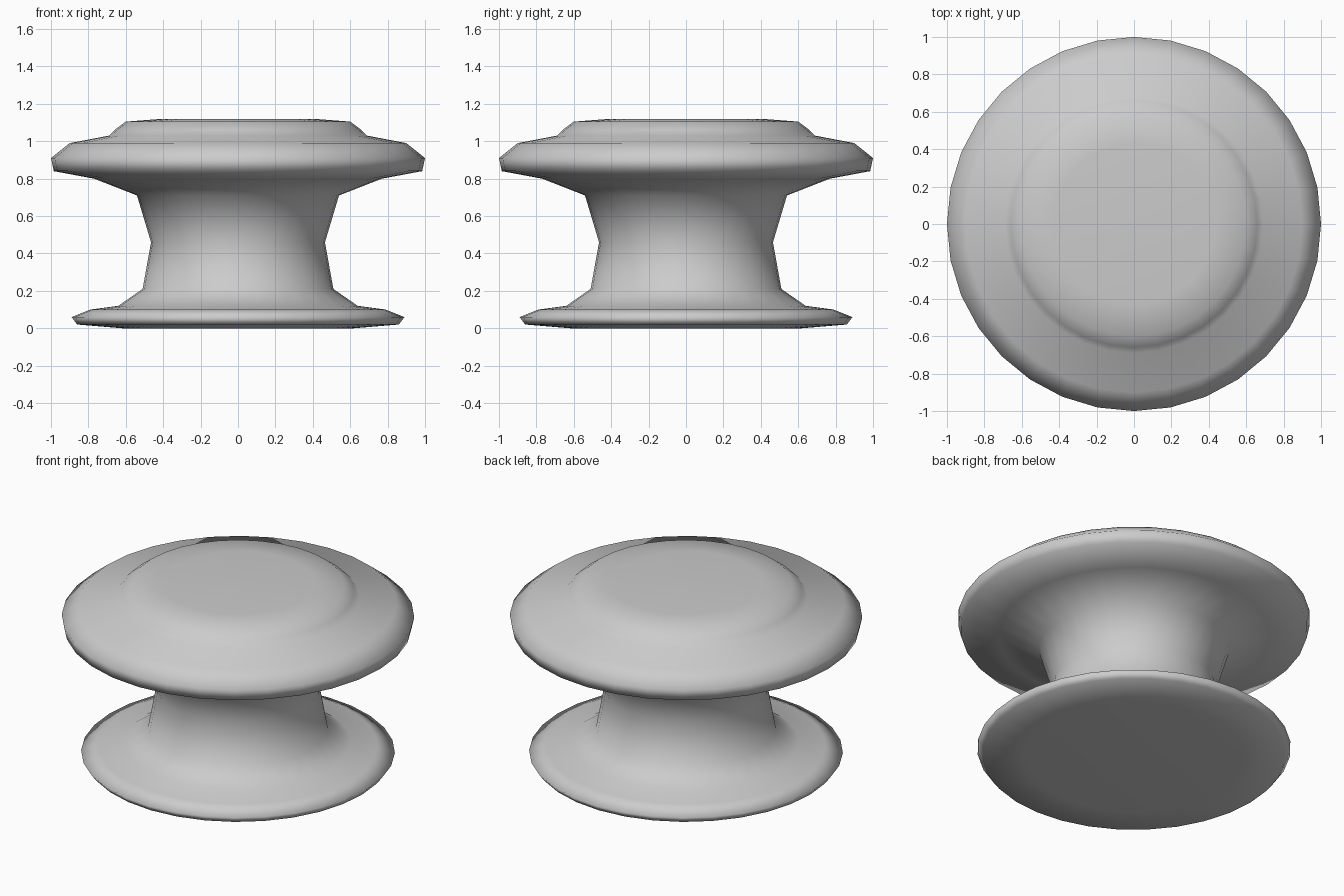
import bpy, bmesh, math

SIDES = 32

cube = bpy.data.objects.get("Cube")
if cube:
    bpy.data.objects.remove(cube, do_unlink=True)

# One plain grey
grey = bpy.data.materials.new("plain_grey")
grey.use_nodes = True
colour = (0.6, 0.6, 0.6, 1)
grey.diffuse_color = colour
grey.node_tree.nodes["Principled BSDF"].inputs["Base Color"].default_value = colour


def turned_part(name, profile):
    """Turn a (radius, height) profile around z and cap both ends."""
    bm = bmesh.new()
    rings = []
    for radius, height in profile:
        ring = []
        for i in range(SIDES):
            a = math.tau * i / SIDES
            ring.append(bm.verts.new((radius * math.cos(a), radius * math.sin(a), height)))
        rings.append(ring)
    for low, high in zip(rings, rings[1:]):
        for i in range(SIDES):
            j = (i + 1) % SIDES
            bm.faces.new((low[i], low[j], high[j], high[i]))
    bm.faces.new(rings[0][::-1])
    bm.faces.new(rings[-1])
    for face in bm.faces:
        face.smooth = True
    mesh = bpy.data.meshes.new(name)
    bm.to_mesh(mesh)
    bm.free()
    mesh.materials.append(grey)
    obj = bpy.data.objects.new(name, mesh)
    bpy.context.collection.objects.link(obj)
    return obj


# Base flange, waisted stem, rim and raised cap as one turned body
turned_part("knob", [
    (0.62, 0.0), (0.86, 0.02), (0.89, 0.06), (0.79, 0.10),
    (0.64, 0.12), (0.51, 0.21), (0.465, 0.46), (0.54, 0.71),
    (0.77, 0.80), (0.985, 0.84), (1.0, 0.91), (0.90, 0.99),
    (0.69, 1.03), (0.66, 1.06), (0.60, 1.105), (0.43, 1.118),
])
